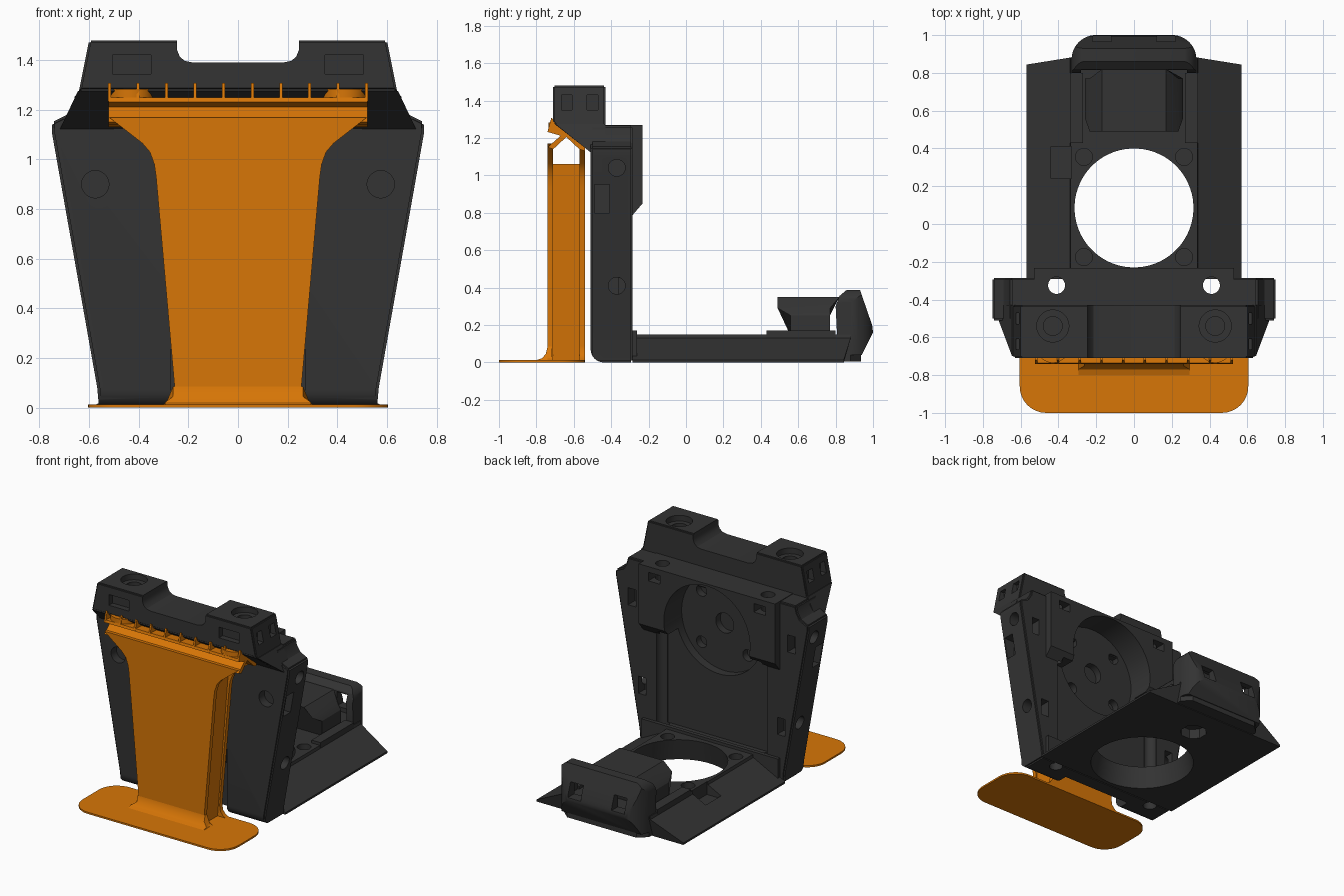
import bpy, bmesh
from math import sin, cos, pi, radians

if "Cube" in bpy.data.objects:
    bpy.data.objects.remove(bpy.data.objects["Cube"])


def material(name, rgb):
    m = bpy.data.materials.new(name)
    m.use_nodes = True
    m.diffuse_color = (*rgb, 1)
    bsdf = next(n for n in m.node_tree.nodes if n.type == 'BSDF_PRINCIPLED')
    bsdf.inputs["Base Color"].default_value = (*rgb, 1)
    return m


CHARCOAL = material("charcoal", (0.033, 0.033, 0.033))
ORANGE = material("orange", (0.68, 0.18, 0.002))


def prism(name, pts, axis, lo, hi, mat=CHARCOAL, warp=None, bevel=0):
    """Extrude a 2D outline along an axis; warp moves vertices by a rule."""
    place = {'x': lambda a, b, t: (t, a, b),
             'y': lambda a, b, t: (a, t, b),
             'z': lambda a, b, t: (a, b, t)}[axis]
    bm = bmesh.new()
    low = [bm.verts.new(place(a, b, lo)) for a, b in pts]
    high = [bm.verts.new(place(a, b, hi)) for a, b in pts]
    bm.faces.new(low)
    bm.faces.new(high)
    for i in range(len(pts)):
        j = (i + 1) % len(pts)
        bm.faces.new((low[i], low[j], high[j], high[i]))
    if warp:
        for v in bm.verts:
            warp(v.co)
    bmesh.ops.recalc_face_normals(bm, faces=bm.faces)
    if bevel:
        sharp = [e for e in bm.edges if e.calc_face_angle(0) > radians(35)]
        bmesh.ops.bevel(bm, geom=sharp, offset=bevel, segments=2,
                        affect='EDGES', clamp_overlap=True)
    me = bpy.data.meshes.new(name)
    bm.to_mesh(me)
    bm.free()
    me.materials.append(mat)
    ob = bpy.data.objects.new(name, me)
    bpy.context.scene.collection.objects.link(ob)
    return ob


def arc(a, b, r, start, end, n=8):
    return [(a + r * cos(radians(start + (end - start) * i / n)),
             b + r * sin(radians(start + (end - start) * i / n))) for i in range(n + 1)]


def circle(a, b, r, n=32):
    return arc(a, b, r, 180 / n, 360 + 180 / n, n)[:-1]


def rect(a0, a1, b0, b1):
    return [(a0, b0), (a1, b0), (a1, b1), (a0, b1)]


def mirrored(half):
    return half + [(-a, b) for a, b in reversed(half)]


def combine(ob, others, op='DIFFERENCE'):
    """Apply booleans and remove the helper solids."""
    for o in others:
        m = ob.modifiers.new("cut", 'BOOLEAN')
        m.operation, m.solver, m.object = op, 'EXACT', o
        o.hide_render = True
    dg = bpy.context.evaluated_depsgraph_get()
    me = bpy.data.meshes.new_from_object(ob.evaluated_get(dg))
    ob.modifiers.clear()
    ob.data = me
    for o in others:
        bpy.data.objects.remove(o)


def box_cut(x0, x1, y0, y1, z0, z1):
    return prism("cutter", rect(min(x0, x1), max(x0, x1), y0, y1), 'z', z0, z1)


def hole(axis, a, b, r, lo, hi, n=32, warp=None):
    return prism("cutter", circle(a, b, r, n), axis, lo, hi, warp=warp)


# Overhanging head with centre notch, windows and top sockets
def head_taper(co):
    co.x *= .6 + (1.48 - co.z) * .2


head = prism("head", [(-.71, 1.28), (-.71, 1.48), (-.43, 1.48), (-.43, 1.12), (-.505, 1.12)],
             'x', -1, 1, warp=head_taper, bevel=.008)
cuts = [prism("cutter", mirrored([(.25, 1.6), (.245, 1.44), (.235, 1.415), (.215, 1.397),
              (.18, 1.39)]), 'y', -.8, -.3)]
for s in (-1, 1):
    cuts += [box_cut(s * .35, s * .505, -.8, -.67, 1.345, 1.42),
             box_cut(s * .58, s * .8, -.665, -.61, 1.35, 1.43),
             box_cut(s * .58, s * .8, -.53, -.47, 1.35, 1.43),
             hole('z', s * .43, -.54, .085, 1.44, 1.6),
             hole('z', s * .43, -.54, .05, 1.34, 1.5)]
combine(head, cuts)

# Gussets widening from the head to the shoulders
for s, side in ((-1, "right"), (1, "left")):
    def gusset_slope(co):
        if abs(co.x) > .6:
            co.x = s * (.643 + (1.28 - co.z) * .47)
    prism("gusset_" + side, [(-.7, 1.275), (-.43, 1.275), (-.43, 1.115), (-.5, 1.115)], 'x',
          s * .5, s, warp=gusset_slope)

# Upright body: tapered plate and hub housing
body = prism("upright_body", mirrored([(.56, 0), (.567, .08), (.75, 1.11), (.75, 1.15),
             (.69, 1.18), (.665, 1.22), (.655, 1.266)]), 'y', -.51, -.285, bevel=.01)
housing = prism("housing", [(-.45, 1.27), (-.232, 1.27), (-.232, .85), (-.288, .785),
                (-.45, .785)], 'x', -.53, .53)
combine(body, [housing], 'UNION')

# Openings in the upright body; the upper front is trimmed to meet the head
HUB_Z = .92
cuts = [prism("cutter", [(-.6, 1.125), (-.505, 1.125), (-.44, 1.19), (-.44, 1.4), (-.6, 1.4)],
              'x', -.6, .6),
        box_cut(-.4, .4, -.37, -.1, .14, .82),
        hole('y', 0, HUB_Z, .335, -.43, -.1, 64),
        hole('y', 0, HUB_Z, .07, -.48, -.3),
        prism("cutter", [(-.6, -.1), (-.39, -.1), (-.39, .3), (-.52, .52), (-.6, .52)],
              'x', -.27, .27),
        prism("cutter", arc(-.44, .07, .07, 180, 270) + [(-.44, -.1), (-.6, -.1), (-.6, .07)],
              'x', -.8, .8)]
for s in (-1, 1):
    for dz in (-.18, .18):
        cuts.append(hole('y', s * .18, HUB_Z + dz, .04, -.48, -.3))
    cuts += [hole('y', s * .575, .9, .055, -.6, -.45),
             hole('z', s * .41, -.325, .045, -.1, 1.4)]
    for z, x in ((.41, .62), (1.04, .735)):
        cuts.append(hole('x', -.37, z, .045, s * x - .07, s * x + .07))
    cuts += [box_cut(s * .64, s * .8, -.49, -.41, .8, .95),       # side slot
             box_cut(s * .365, s * .455, -.36, -.1, 1.17, 1.23),  # pocket over the bore
             box_cut(s * .51, s * .57, -.36, -.1, .33, .45),      # rear slots
             box_cut(s * .59, s * .65, -.36, -.1, .93, 1.05)]
combine(body, cuts)


# Base with sloping wings and a large round opening
def swept_end(co):
    if co.y > 0:
        co.y -= .16 * abs(co.x)


base = prism("base", mirrored([(.57, 0), (.57, .014), (.34, .13), (.335, .15)]), 'y',
             -.287, .935, warp=swept_end)


def flare(co):
    if co.z < 0:
        co.x *= 1.1
        co.y = .085 + (co.y - .085) * 1.1


cuts = [hole('z', 0, .085, .314, -.01, .155, 64, flare),
        hole('z', 0, .62, .09, -.1, .07, 8),
        box_cut(-.44, -.33, .24, .41, .06, .3)]
for s in (-1, 1):
    for y in (-.175, .355):
        cuts.append(hole('z', s * .265, y, .045, .1, .3))
combine(base, cuts)

# Tongue under the clip, low rails beside the motor block, rail at the upright
prism("tongue", [(.33, .8), (.33, .88), (.27, .935), (-.27, .935), (-.33, .88), (-.33, .8)],
      'z', .005, .06)
for s, side in ((-1, "right"), (1, "left")):
    prism("rail_" + side, rect(s * .305 - .035, s * .305 + .035, .43, .8), 'z', .12, .17)
prism("root_rail", rect(-.53, .53, -.29, -.262), 'z', .02, .17)


# Motor block, undercut at its front
def undercut(co):
    if co.y < .6 and co.z < .26:
        co.y = .56
    if co.y > .7 and abs(co.x) > .2:
        co.y -= .05


prism("motor_block", mirrored([(.26, .14), (.26, .25), (.235, .29), (.17, .35)]), 'y',
      .49, .82, warp=undercut)

# Rear clip: hollow shell with rounded corners and two windows
clip = prism("rear_clip", [(.81, .1), (.8, .3), (.82, .355), (.86, .388), (.93, .388),
             (.995, .2), (1.0, .16), (.94, .04), (.86, .04)], 'x', -.33, .33)
cuts = [box_cut(-.28, .28, .7, .925, .15, .345)]
for s in (-1, 1):
    side = arc(.2, .87, .131, 0, 90) + [(.2, 1.1), (.4, 1.1), (.4, .87)]
    top = arc(.25, .31, .081, 0, 90) + [(.25, .5), (.4, .5), (.4, .31)]
    cuts += [prism("cutter", [(s * a, b) for a, b in side], 'z', -.1, .6),
             prism("cutter", [(s * a, b) for a, b in top], 'y', .7, 1.1),
             box_cut(s * .12, s * .22, .85, 1.1, .18, .28)]
combine(clip, cuts)

# Orange stand: foot plate with rounded corners
foot = []
for i, (x, y) in enumerate(((.465, -.68), (-.465, -.68), (-.465, -.86), (.465, -.86))):
    foot += arc(x, y, .14, i * 90, i * 90 + 90)
prism("foot_plate", foot, 'z', 0, .012, ORANGE)

# Two flared column walls with a narrower web between them
flared = [(.31, .008), (.28, .025), (.262, .05), (.256, .09), (.33, .93), (.337, .98),
          (.355, 1.03), (.385, 1.065), (.52, 1.17)]
prism("column_front", mirrored(flared), 'y', -.74, -.71, ORANGE)
prism("column_back", mirrored(flared[:-1] + [(.49, 1.15)]), 'y', -.57, -.54, ORANGE)
prism("column_web", mirrored([(.24, .01), (.315, .93), (.325, 1.06)]), 'y', -.72, -.56,
      ORANGE)


def spread(co):
    if co.z < .04:
        co.x *= 1.12


prism("column_fillet", [(-.805, .01), (-.77, .022), (-.75, .045), (-.74, .085), (-.72, .085),
      (-.72, .01)], 'x', -.262, .262, ORANGE, warp=spread)

# Ribbed tray with legs joining both walls
prism("tray", [(-.74, 1.15), (-.67, 1.212), (-.74, 1.232), (-.735, 1.25), (-.66, 1.245),
      (-.54, 1.15), (-.54, 1.13), (-.57, 1.14), (-.64, 1.205), (-.71, 1.14)],
      'x', -.522, .522, ORANGE)
for i in range(10):
    x = -.518 + i * 1.036 / 9
    prism("tray_rib", [(-.74, 1.235), (-.72, 1.308), (-.64, 1.23)], 'x',
          x - .006, x + .006, ORANGE)
for s, side in ((-1, "right"), (1, "left")):
    prism("tray_boss_" + side, circle(s * .43, -.645, .09), 'z', 1.238, 1.283, ORANGE)

# Smooth the round surfaces, keeping hard edges
for ob in bpy.context.scene.objects:
    ob.select_set(ob.type == 'MESH')
bpy.context.view_layer.objects.active = body
bpy.ops.object.shade_smooth_by_angle(angle=radians(30))
